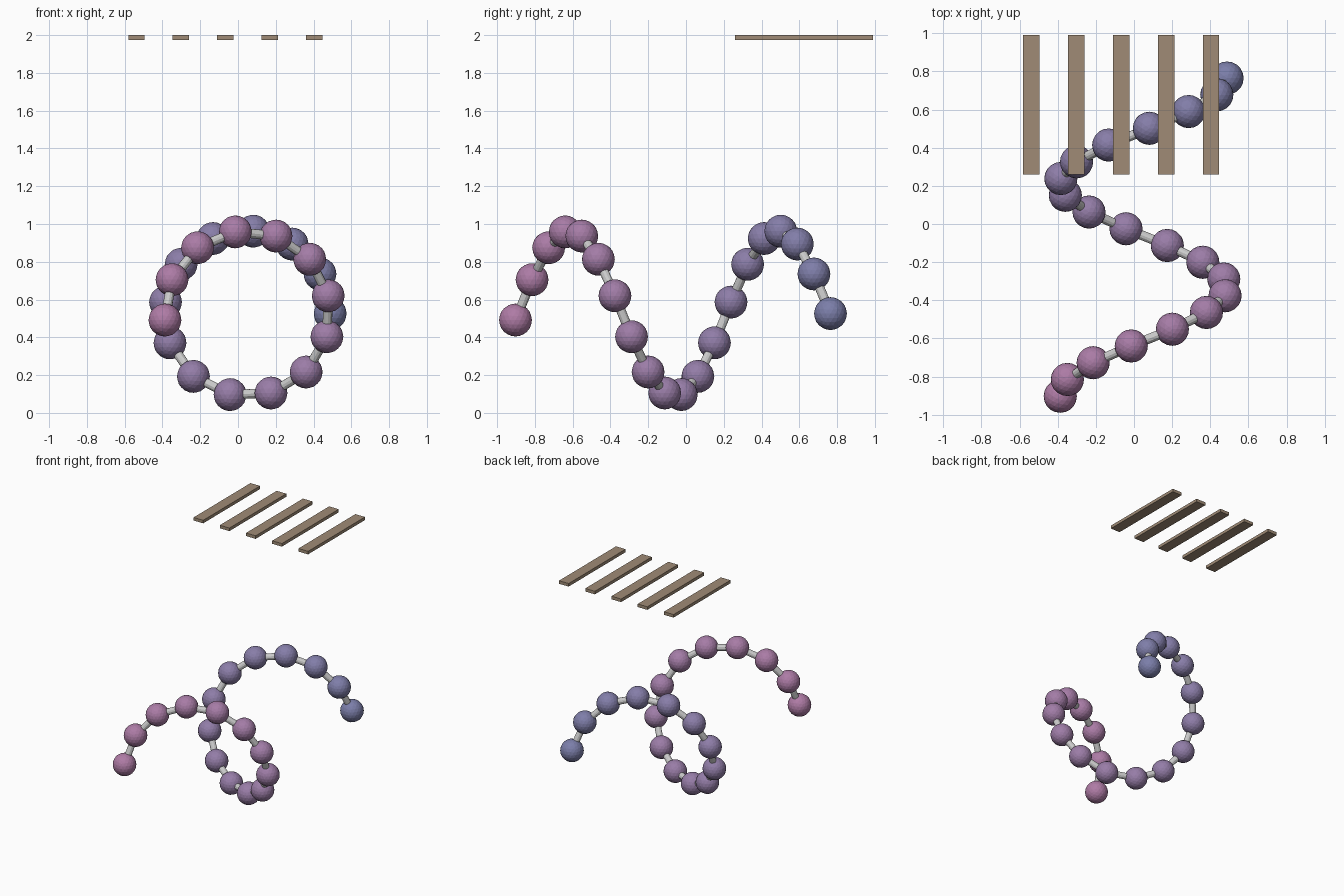
import bpy
from math import cos, sin, radians
from mathutils import Vector

if "Cube" in bpy.data.objects:
    bpy.data.objects.remove(bpy.data.objects["Cube"])

BEADS = 20
BEAD_R = 0.087
ROD_R = 0.025


def material(name, rgb):
    m = bpy.data.materials.new(name)
    m.diffuse_color = (*rgb, 1)
    m.use_nodes = True
    m.node_tree.nodes["Principled BSDF"].inputs["Base Color"].default_value = m.diffuse_color
    return m


def helix_point(i):
    # One and a half turns around an axis running front to back
    a = radians(184.4 - 28.65 * i)
    return Vector((0.05 + 0.438 * cos(a), -0.903 + 0.0878 * i, 0.525 + 0.438 * sin(a)))


points = [helix_point(i) for i in range(BEADS)]

# Beads, fading from pink at the front to blue at the back
pink, blue = Vector((0.43, 0.20, 0.38)), Vector((0.20, 0.21, 0.40))
for i, p in enumerate(points):
    bpy.ops.mesh.primitive_ico_sphere_add(subdivisions=3, radius=BEAD_R, location=p)
    bead = bpy.context.object
    bead.name = f"bead_{i + 1}"
    bead.data.materials.append(material(f"bead_color_{i + 1}", pink.lerp(blue, i / (BEADS - 1))))

# Grey rods joining neighbouring beads
for i, (a, b) in enumerate(zip(points, points[1:])):
    d = b - a
    bpy.ops.mesh.primitive_cylinder_add(vertices=12, radius=ROD_R, depth=d.length, location=(a + b) / 2)
    rod = bpy.context.object
    rod.name = f"rod_{i + 1}"
    rod.rotation_euler = d.to_track_quat('Z', 'Y').to_euler()

# Overhead row of flat slats
wood = material("slat_color", (0.35, 0.26, 0.18))
for i in range(5):
    bpy.ops.mesh.primitive_cube_add(size=1, location=(-0.538 + 0.2355 * i, 0.625, 1.9875))
    slat = bpy.context.object
    slat.name = f"slat_{i + 1}"
    slat.scale = (0.086, 0.73, 0.025)
    slat.data.materials.append(wood)
